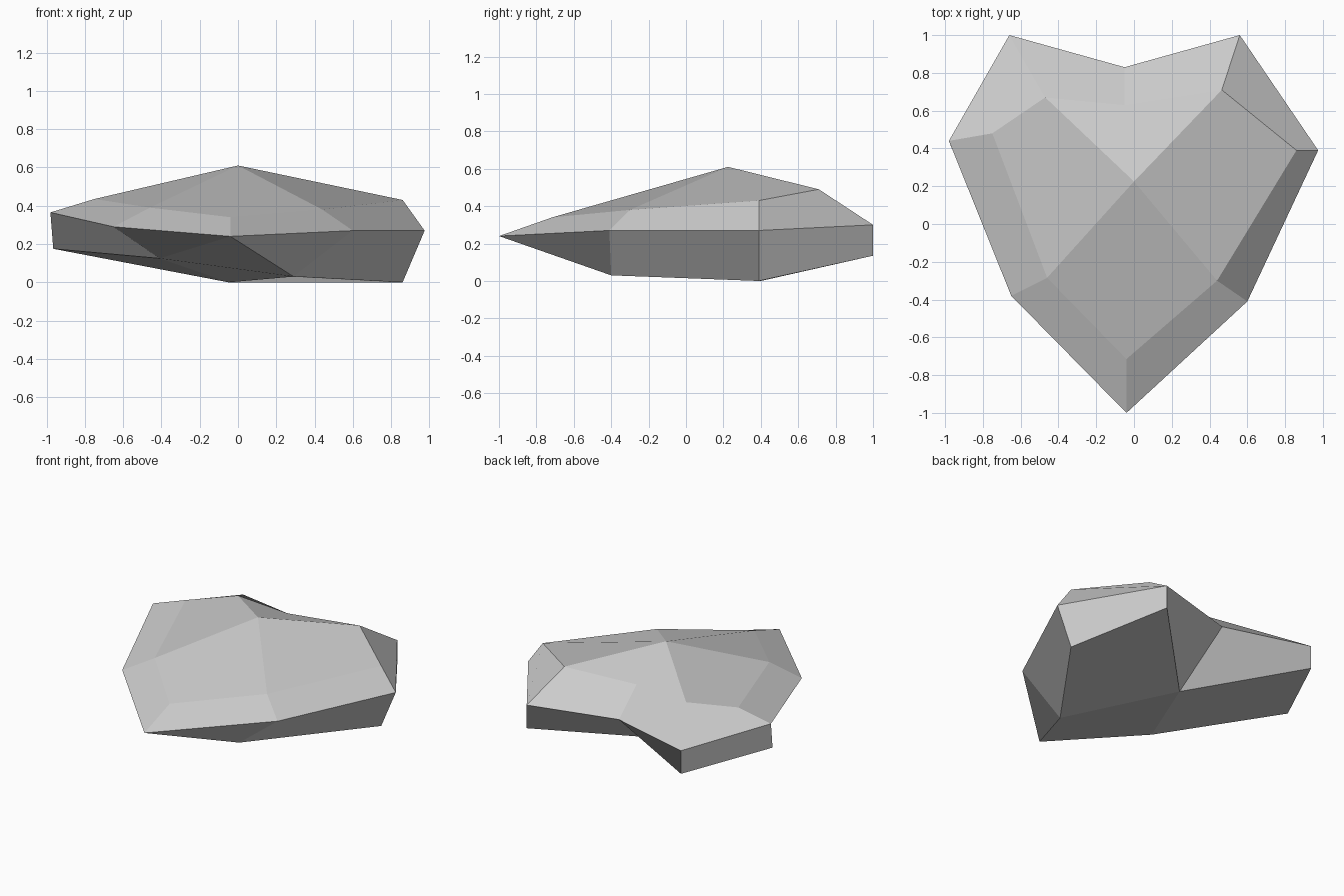
import bpy
import bmesh

default_cube = bpy.data.objects.get("Cube")
if default_cube:
    bpy.data.objects.remove(default_cube, do_unlink=True)


def make_material(name, colour):
    material = bpy.data.materials.new(name)
    material.use_nodes = True
    material.diffuse_color = colour
    shader = material.node_tree.nodes["Principled BSDF"]
    shader.inputs["Base Color"].default_value = colour
    return material


# Heart outlines, each running counterclockwise from the front tip:
# tip, front +x, side +x, lobe +x, notch, lobe -x, side -x, front -x
tip = (-.04, -1, .24)
rim = [tip, (.6, -.41, .27), (.975, .39, .27), (.56, 1, .3),
       (-.05, .83, .295), (-.66, 1, .3), (-.98, .44, .365), (-.65, -.38, .29)]
crown = [(-.04, -.715, .34), (.44, -.3, .38), (.86, .39, .43), (.465, .71, .49),
         (-.05, .63, .47), (-.47, .67, .47), (-.75, .48, .435), (-.46, -.285, .39)]
base = [(.29, -.4, .03), (.86, .39, 0), (.56, 1, .135),
        (-.05, .4, 0), (-.66, 1, .135), (-.965, .4, .175), (-.41, -.31, .125)]
peak = (0, .225, .61)


def add_ring(bm, points):
    return [bm.verts.new(point) for point in points]


def bridge(bm, lower, upper):
    """Join two rings with quads, or triangles where they share a corner.
    The corner order makes each bent quad fold from lower j to upper i."""
    count = len(upper)
    for i in range(count):
        j = (i + 1) % count
        corners = [lower[j], upper[j], upper[i], lower[i]]
        bm.faces.new(list(dict.fromkeys(corners)))


def build_stone():
    bm = bmesh.new()
    rim_ring = add_ring(bm, rim)
    crown_ring = add_ring(bm, crown)
    base_ring = [rim_ring[0]] + add_ring(bm, base)
    summit = bm.verts.new(peak)

    # Side walls and sloping bevel
    bridge(bm, base_ring, rim_ring)
    bridge(bm, rim_ring, crown_ring)

    # Four large top facets, folding outwards from the peak
    for i in range(0, len(crown_ring), 2):
        facet = [crown_ring[i - 1], crown_ring[i], crown_ring[i + 1]]
        bm.faces.new([summit] + facet)

    # Underside: one facet per lobe and one at the front tip
    front, front_l, side_l, lobe_l, notch, lobe_r, side_r, front_r = base_ring
    bm.faces.new((side_l, front_l, notch, lobe_l))
    bm.faces.new((side_r, lobe_r, notch, front_r))
    bm.faces.new((front_r, notch, front_l, front))

    mesh = bpy.data.meshes.new("heart_stone")
    bm.to_mesh(mesh)
    bm.free()
    mesh.materials.append(make_material("stone grey", (.6, .6, .6, 1)))
    stone = bpy.data.objects.new("heart_stone", mesh)
    bpy.context.collection.objects.link(stone)
    return stone


build_stone()
